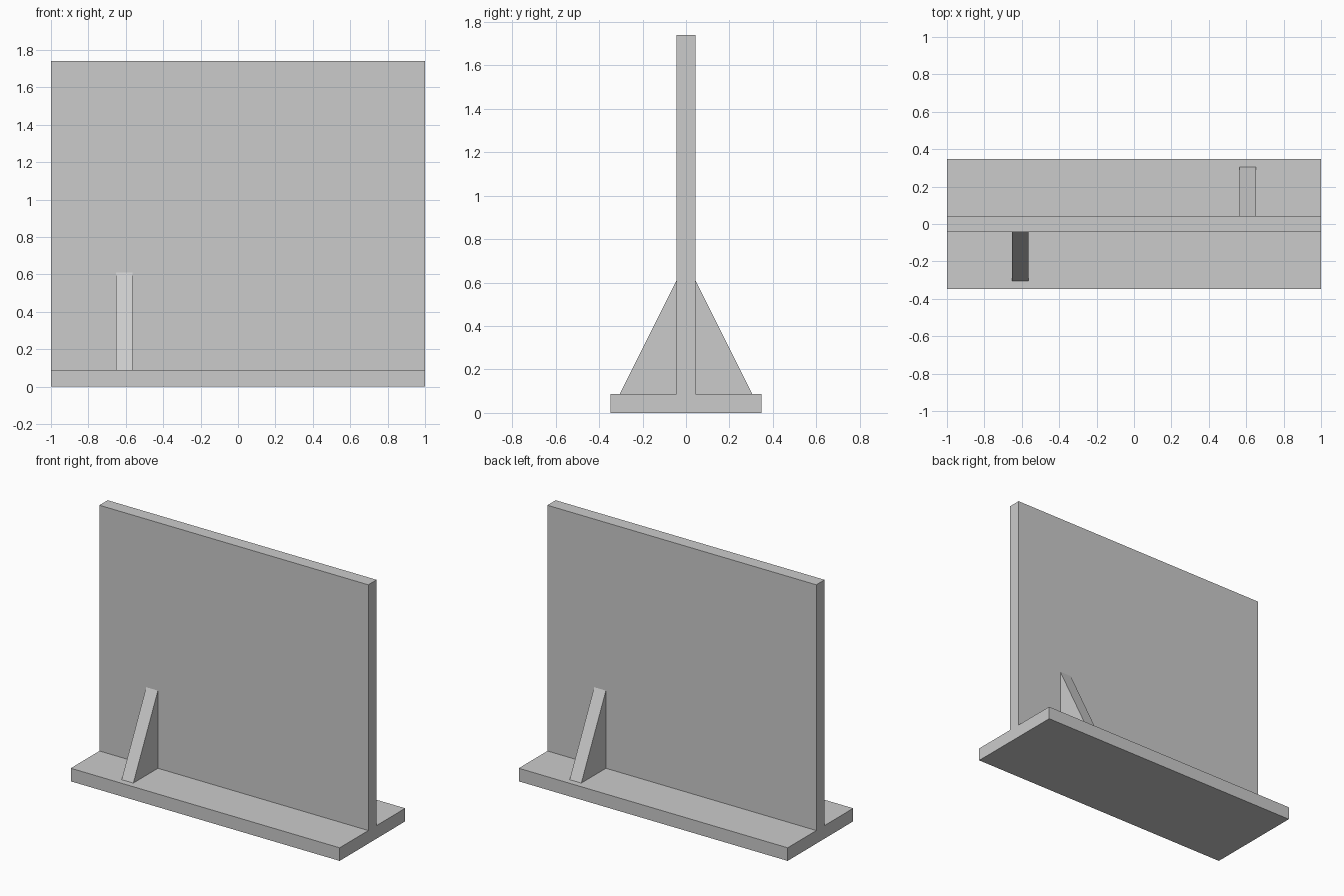
import bpy, bmesh
from mathutils import Matrix
from math import pi

cube = bpy.data.objects.get("Cube")
if cube:
    bpy.data.objects.remove(cube, do_unlink=True)

grey = bpy.data.materials.new("plain grey")
grey.use_nodes = True
colour = (0.6, 0.6, 0.6, 1)
grey.diffuse_color = colour
grey.node_tree.nodes["Principled BSDF"].inputs["Base Color"].default_value = colour

HALF = 0.044      # half the panel thickness
BASE = 0.088      # height of the base
DEPTH = 0.348     # half the base depth
TOP = 1.74


def extrude_profile(name, profile, x0, x1, turn=0):
    """Extrude a (y, z) outline along x, then turn it about the z axis."""
    bm = bmesh.new()
    face = bm.faces.new([bm.verts.new((x0, y, z)) for y, z in profile])
    side = bmesh.ops.extrude_face_region(bm, geom=[face])
    verts = [v for v in side["geom"] if isinstance(v, bmesh.types.BMVert)]
    bmesh.ops.translate(bm, verts=verts, vec=(x1 - x0, 0, 0))
    bmesh.ops.rotate(bm, verts=bm.verts, cent=(0, 0, 0), matrix=Matrix.Rotation(turn, 3, "Z"))
    bmesh.ops.recalc_face_normals(bm, faces=bm.faces)
    mesh = bpy.data.meshes.new(name)
    bm.to_mesh(mesh)
    bm.free()
    mesh.materials.append(grey)
    obj = bpy.data.objects.new(name, mesh)
    bpy.context.collection.objects.link(obj)


# Upright panel and base as one inverted T section
half = [(DEPTH, 0), (DEPTH, BASE), (HALF, BASE), (HALF, TOP)]
extrude_profile("panel_and_base", half + [(-y, z) for y, z in reversed(half)], -1, 1)

# Triangular braces, one on each side at opposite ends
brace = [(-HALF, BASE), (-0.305, BASE), (-HALF, 0.61)]
for name, turn in (("front_brace", 0), ("back_brace", pi)):
    extrude_profile(name, brace, -0.652, -0.565, turn)
